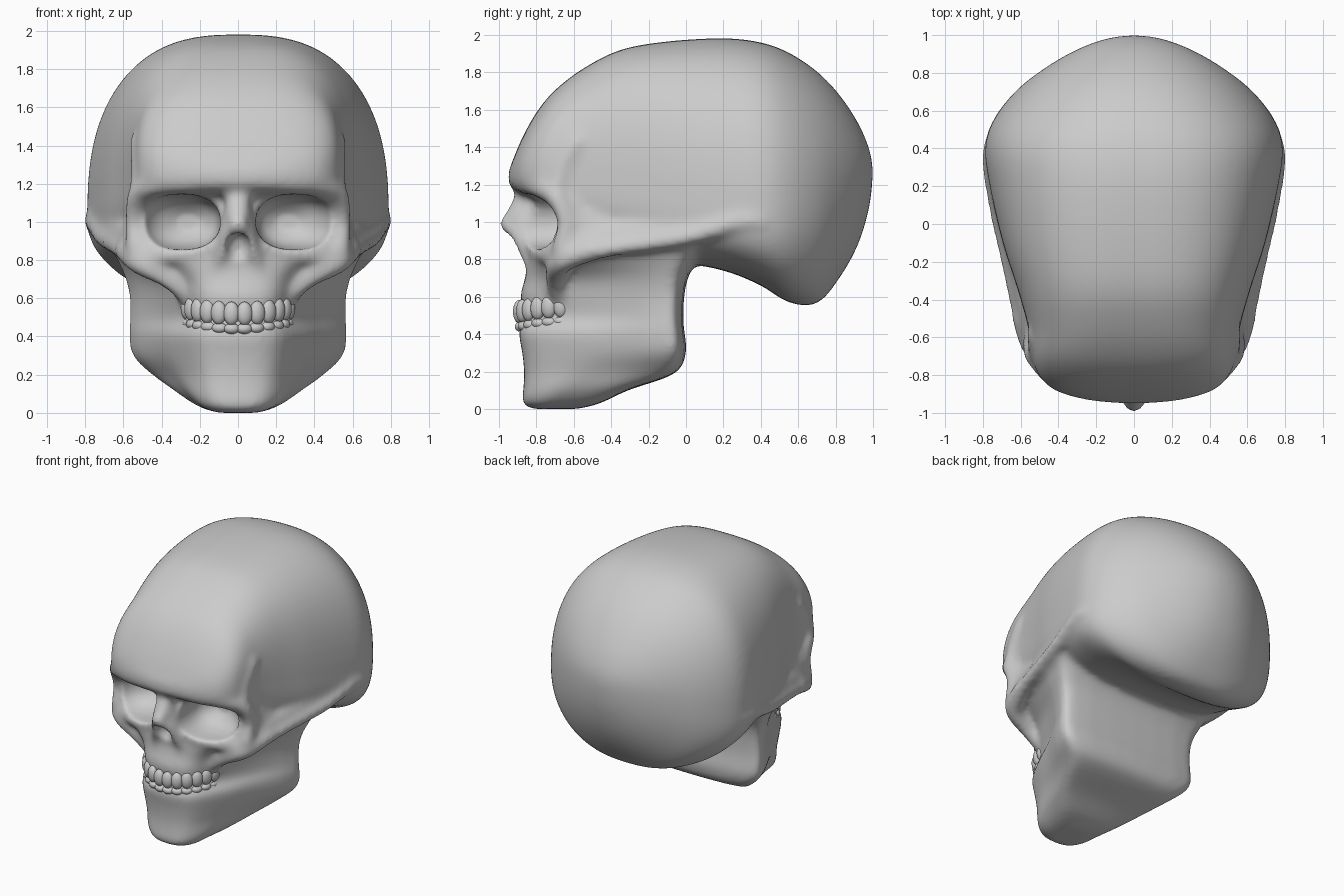
import bpy, bmesh, math
from mathutils import Vector, Matrix

if "Cube" in bpy.data.objects:
    bpy.data.objects.remove(bpy.data.objects["Cube"])


def spline(rows, steps, closed=False):
    """Smooth curve through rows of numbers."""
    n, out = len(rows), []
    pick = (lambda i: rows[i % n]) if closed else (lambda i: rows[max(0, min(n - 1, i))])
    for i in range(n if closed else n - 1):
        a, b, c, d = (pick(i + k) for k in (-1, 0, 1, 2))
        for s in range(steps):
            t = s / steps
            out.append([0.5 * (2 * q + (r - p) * t + (2 * p - 5 * q + 4 * r - u) * t * t
                               + (3 * q - p - 3 * r + u) * t ** 3)
                        for p, q, r, u in zip(a, b, c, d)])
    if not closed:
        out.append(list(rows[-1]))
    return out


def loft(bm, rings):
    loops = [[bm.verts.new(p) for p in ring] for ring in rings]
    for a, b in zip(loops, loops[1:]):
        for i in range(len(a)):
            j = (i + 1) % len(a)
            bm.faces.new((a[i], a[j], b[j], b[i]))
    bm.faces.new(loops[0][::-1])
    bm.faces.new(loops[-1])


def oval(y, cx, zc, w, up, down, n_up, n_down, count=64):
    """Squared-off oval standing across the y axis."""
    ring = []
    for k in range(count):
        a = 2 * math.pi * k / count
        c, s = math.cos(a), math.sin(a)
        n, h = (n_up, up) if s >= 0 else (n_down, down)
        ring.append((cx + math.copysign(abs(c) ** (2 / n), c) * w, y,
                     zc + math.copysign(abs(s) ** (2 / n), s) * h))
    return ring


def blob(bm, centre, radii, turn=0.0):
    m = Matrix.Translation(centre) @ Matrix.Rotation(turn, 4, 'Z') @ Matrix.Diagonal((*radii, 1))
    bmesh.ops.create_icosphere(bm, subdivisions=3, radius=1, matrix=m)


def ridge(bm, points):
    """Mirrored rounded bone through (x, y, z, radius) points."""
    for x, y, z, r in spline(points, 7):
        for side in (-1, 1):
            blob(bm, (side * x, y, z), (r, r, r))


def make(name, bm):
    bmesh.ops.recalc_face_normals(bm, faces=bm.faces)
    mesh = bpy.data.meshes.new(name)
    bm.to_mesh(mesh)
    bm.free()
    ob = bpy.data.objects.new(name, mesh)
    bpy.context.collection.objects.link(ob)
    return ob


def smooth(ob):
    for p in ob.data.polygons:
        p.use_smooth = True


# Braincase: y, top, widest height, bottom, half width, squareness
bm = bmesh.new()
cranium = [
    (-.95, 1.27, 1.24, 1.20, .08, 2.4), (-.93, 1.32, 1.24, 1.18, .26, 2.5),
    (-.88, 1.44, 1.24, 1.15, .42, 2.6), (-.80, 1.585, 1.24, 1.12, .505, 2.8),
    (-.70, 1.705, 1.24, 1.00, .54, 3.0), (-.55, 1.82, 1.20, .92, .56, 3.0),
    (-.35, 1.92, 1.15, .85, .615, 2.9), (-.10, 1.965, 1.10, .80, .695, 2.75),
    (.20, 1.982, 1.05, .74, .765, 2.6), (.40, 1.96, 1.04, .66, .79, 2.5),
    (.55, 1.905, 1.07, .57, .745, 2.35), (.70, 1.805, 1.13, .565, .63, 2.2),
    (.82, 1.68, 1.20, .70, .48, 2.1), (.92, 1.53, 1.25, .88, .31, 2.0),
    (.98, 1.39, 1.27, 1.08, .15, 2.0), (1.0, 1.28, 1.27, 1.26, .02, 2.0)]
loft(bm, [oval(y, 0, zc, w, t - zc, zc - b, n, n + .2)
          for y, t, zc, b, w, n in spline(cranium, 5)])

# Face and jaw: z, front y, front half width, corner y, back half width, back y
face = [
    (.00, -.82, .10, -.66, .10, -.58), (.03, -.875, .18, -.55, .20, -.46),
    (.10, -.87, .24, -.42, .31, -.31), (.19, -.865, .28, -.20, .43, -.06),
    (.30, -.875, .31, -.14, .54, .00), (.42, -.895, .32, -.14, .56, -.01),
    (.48, -.86, .29, -.14, .555, -.015), (.60, -.885, .30, -.14, .555, -.01),
    (.70, -.86, .34, -.14, .575, .01), (.80, -.845, .46, -.12, .62, .06),
    (.90, -.84, .55, -.10, .66, .12), (1.05, -.82, .54, -.12, .61, .10),
    (1.15, -.80, .50, -.20, .52, .0)]
rings = []
for z, yf, wf, yw, wb, yb in spline(face, 4):
    d = yw - yf
    half = [(.6 * wf, yf + .05 * d), (wf, yf + .3 * d), ((wf + wb) / 2, yf + .65 * d),
            (wb, yw), (.92 * wb, yw + .8 * (yb - yw))]
    pts = [(0, yf)] + half + [(0, yb)] + [(-x, y) for x, y in reversed(half)]
    rings.append([(x, y, z) for x, y in spline(pts, 3, True)])
loft(bm, rings)

# Brow and outer eye rim
ridge(bm, [(0, -.875, 1.22, .06), (.25, -.865, 1.21, .06), (.43, -.80, 1.19, .055),
           (.52, -.70, 1.14, .06), (.545, -.64, 1.0, .05), (.53, -.66, .86, .06)])
# Temple line and the wall behind the eye rim
ridge(bm, [(.52, -.69, 1.14, .05), (.515, -.665, 1.28, .05), (.51, -.58, 1.42, .06)])
ridge(bm, [(.51, -.60, 1.12, .05), (.525, -.57, .98, .06)])
# Lower eye rim
ridge(bm, [(.53, -.66, .84, .05), (.33, -.765, .82, .04), (.14, -.82, .88, .04)])
# Cheekbone running into the upper jaw
ridge(bm, [(.27, -.68, .61, .05), (.36, -.70, .70, .055), (.52, -.66, .79, .065),
           (.595, -.50, .85, .055)])
# Arch with the shelf above it
ridge(bm, [(.53, -.66, .79, .06), (.605, -.45, .85, .05), (.67, -.15, .895, .05),
           (.715, .05, .93, .05), (.755, .28, 1.0, .05), (.755, .40, 1.0, .05)])
ridge(bm, [(.53, -.55, .90, .07), (.585, -.25, .945, .075), (.655, .05, .99, .075)])
# Nasal bridge, its flanks and the edges of the nose opening
ridge(bm, [(0, -.83, 1.16, .07), (.01, -.91, 1.045, .05), (.015, -.975, .985, .03)])
ridge(bm, [(.02, -.87, 1.05, .055), (.045, -.865, .95, .055), (.09, -.83, .84, .04)])
ridge(bm, [(0, -.91, 1.0, .05), (0, -.88, .93, .06), (0, -.84, .84, .05)])
ridge(bm, [(.02, -.965, .98, .028), (.065, -.895, .90, .035), (.105, -.84, .78, .03)])
skull = make("skull", bm)

# Eye sockets and nose opening are carved out
bm = bmesh.new()
for side in (-1, 1):
    loft(bm, [oval(y, side * x, z, .205 * k, .145 * k, .145 * k, 2.4, 2.3)
              for y, x, z, k in spline([(-1.15, .298, 1.0, 1.02), (-.80, .298, 1.0, 1.0),
                                        (-.68, .29, 1.0, .93), (-.60, .275, 1.0, .72),
                                        (-.54, .26, 1.0, .3)], 4)])
blob(bm, (0, -.915, .86), (.066, .085, .09))
cutter = make("socket_cutter", bm)
cutter.hide_render = True

# Fuse the bones, carve, then soften
m = skull.modifiers.new("fuse", 'REMESH')
m.mode, m.voxel_size = 'VOXEL', .018
m = skull.modifiers.new("blend", 'SMOOTH')
m.factor, m.iterations = .5, 12
m = skull.modifiers.new("carve", 'BOOLEAN')
m.operation, m.object, m.solver = 'DIFFERENCE', cutter, 'EXACT'
m = skull.modifiers.new("even", 'REMESH')
m.mode, m.voxel_size = 'VOXEL', .016
m = skull.modifiers.new("soften", 'SMOOTH')
m.factor, m.iterations = .5, 8
bpy.context.view_layer.update()
dg = bpy.context.evaluated_depsgraph_get()
mesh = bpy.data.meshes.new_from_object(skull.evaluated_get(dg))
skull.modifiers.clear()
skull.data = mesh
bpy.data.objects.remove(cutter)
smooth(skull)

# Tooth rows, rising slightly toward the cheeks
for name, z, h, inset in (("upper_teeth", .52, .062, 0), ("lower_teeth", .44, .028, .01)):
    bm = bmesh.new()
    for i in range(12):
        t = math.radians(-80 + 160 * i / 11)
        x = (.272 - inset) * math.sin(t)
        y = -.62 - (.275 - inset) * math.cos(t)
        blob(bm, (x, y, z + .03 * math.sin(t) ** 2), (.042, .032, h), t)
    smooth(make(name, bm))
